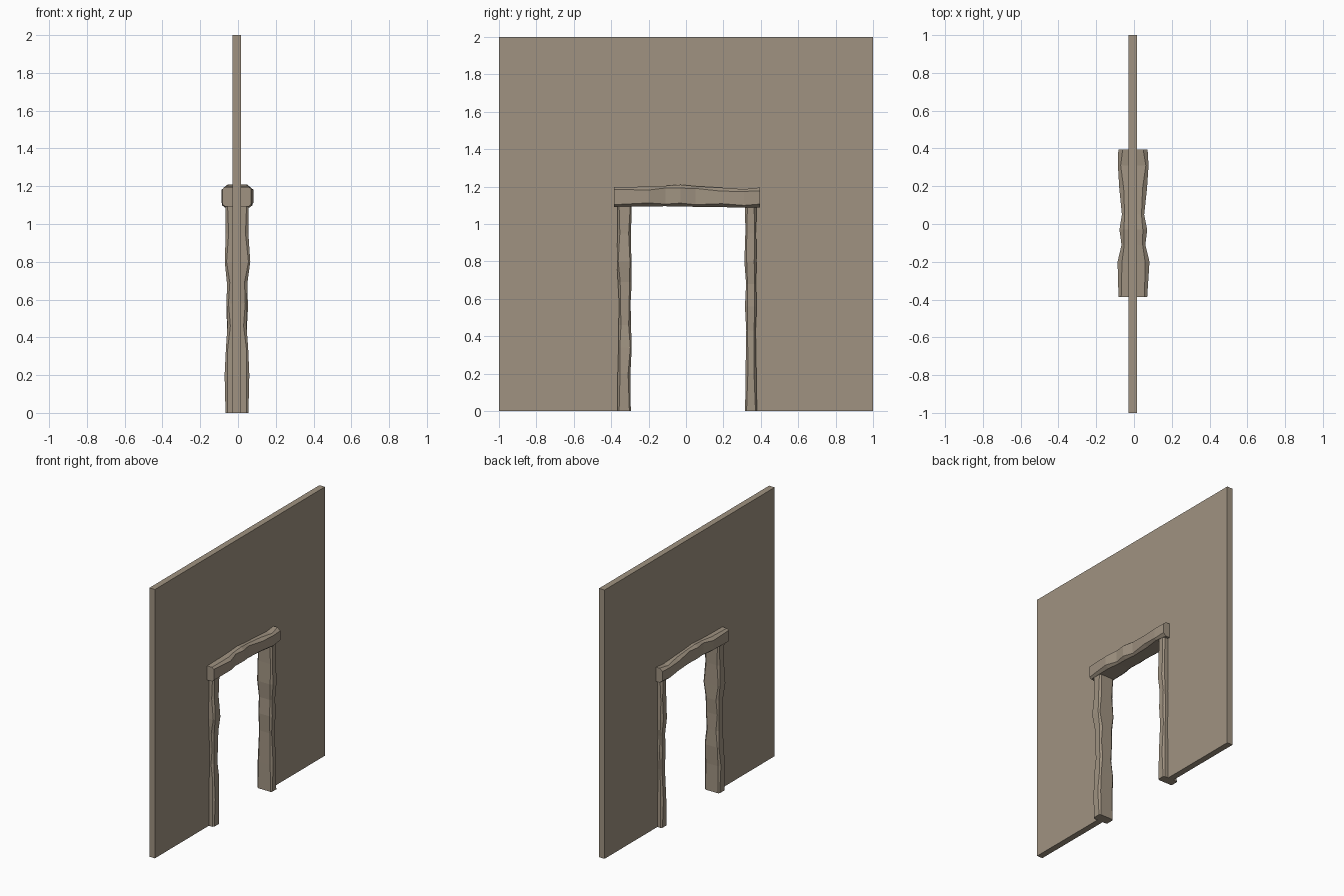
import bpy, bmesh

stone = bpy.data.materials.new("warm_grey_stone")
stone.diffuse_color = (0.35, 0.29, 0.22, 1)


def finish(name, bm):
    bmesh.ops.recalc_face_normals(bm, faces=bm.faces)
    mesh = bpy.data.meshes.new(name)
    bm.to_mesh(mesh)
    bm.free()
    mesh.materials.append(stone)
    obj = bpy.data.objects.new(name, mesh)
    bpy.context.collection.objects.link(obj)
    return obj


def rough_beam(name, stations, chamfer, place):
    """Loft chamfered rectangles; station = (t, x0, x1, v0, v1)."""
    bm = bmesh.new()
    rings = []
    for i, (t, x0, x1, v0, v1) in enumerate(stations):
        c = chamfer * (1.3 if i % 2 else 0.8)   # uneven hewn corners
        d = c * 0.8
        outline = [(x0 + c, v0), (x1 - c, v0), (x1, v0 + d), (x1, v1 - d),
                   (x1 - c, v1), (x0 + c, v1), (x0, v1 - d), (x0, v0 + d)]
        rings.append([bm.verts.new(place(x, v, t)) for x, v in outline])
    for a, b in zip(rings, rings[1:]):
        for k in range(8):
            n = (k + 1) % 8
            bm.faces.new((a[k], a[n], b[n], b[k]))
    bm.faces.new(rings[0])
    bm.faces.new(rings[-1])
    return finish(name, bm)


# Wall slab with a doorway: extruded U-shaped outline
bm = bmesh.new()
outline = [(-1, 0), (-0.33, 0), (-0.33, 1.14), (0.35, 1.14),
           (0.35, 0), (1, 0), (1, 2), (-1, 2)]
face = bm.faces.new([bm.verts.new((-0.03, y, z)) for y, z in outline])
ext = bmesh.ops.extrude_face_region(bm, geom=[face])
moved = [g for g in ext["geom"] if isinstance(g, bmesh.types.BMVert)]
bmesh.ops.translate(bm, verts=moved, vec=(0.046, 0, 0))
finish("wall", bm)

# Door posts, hewn timber running upwards
upright = lambda x, y, z: (x, y, z)
rough_beam("left_post", [
    (0.00, -0.066, 0.055, -0.365, -0.295),
    (0.20, -0.071, 0.060, -0.365, -0.297),
    (0.34, -0.064, 0.054, -0.361, -0.290),
    (0.46, -0.056, 0.045, -0.360, -0.294),
    (0.58, -0.060, 0.048, -0.358, -0.296),
    (0.69, -0.059, 0.050, -0.364, -0.290),
    (0.80, -0.070, 0.065, -0.370, -0.292),
    (0.95, -0.065, 0.055, -0.366, -0.294),
    (1.10, -0.065, 0.055, -0.365, -0.290)], 0.012, upright)
rough_beam("right_post", [
    (0.00, -0.066, 0.055, 0.316, 0.379),
    (0.20, -0.069, 0.058, 0.318, 0.376),
    (0.43, -0.057, 0.046, 0.322, 0.372),
    (0.56, -0.062, 0.053, 0.315, 0.378),
    (0.68, -0.058, 0.049, 0.321, 0.374),
    (0.80, -0.070, 0.062, 0.312, 0.377),
    (0.95, -0.065, 0.055, 0.317, 0.375),
    (1.10, -0.065, 0.055, 0.316, 0.376)], 0.012, upright)

# Lintel across the top
rough_beam("lintel", [
    (-0.385, -0.082, 0.070, 1.092, 1.197),
    (-0.200, -0.087, 0.082, 1.094, 1.200),
    (-0.110, -0.066, 0.060, 1.095, 1.204),
    (-0.030, -0.077, 0.070, 1.093, 1.210),
    (0.050, -0.064, 0.054, 1.092, 1.202),
    (0.190, -0.078, 0.069, 1.090, 1.194),
    (0.310, -0.085, 0.077, 1.088, 1.186),
    (0.395, -0.083, 0.072, 1.088, 1.195)], 0.018,
    lambda x, z, y: (x, y, z))
